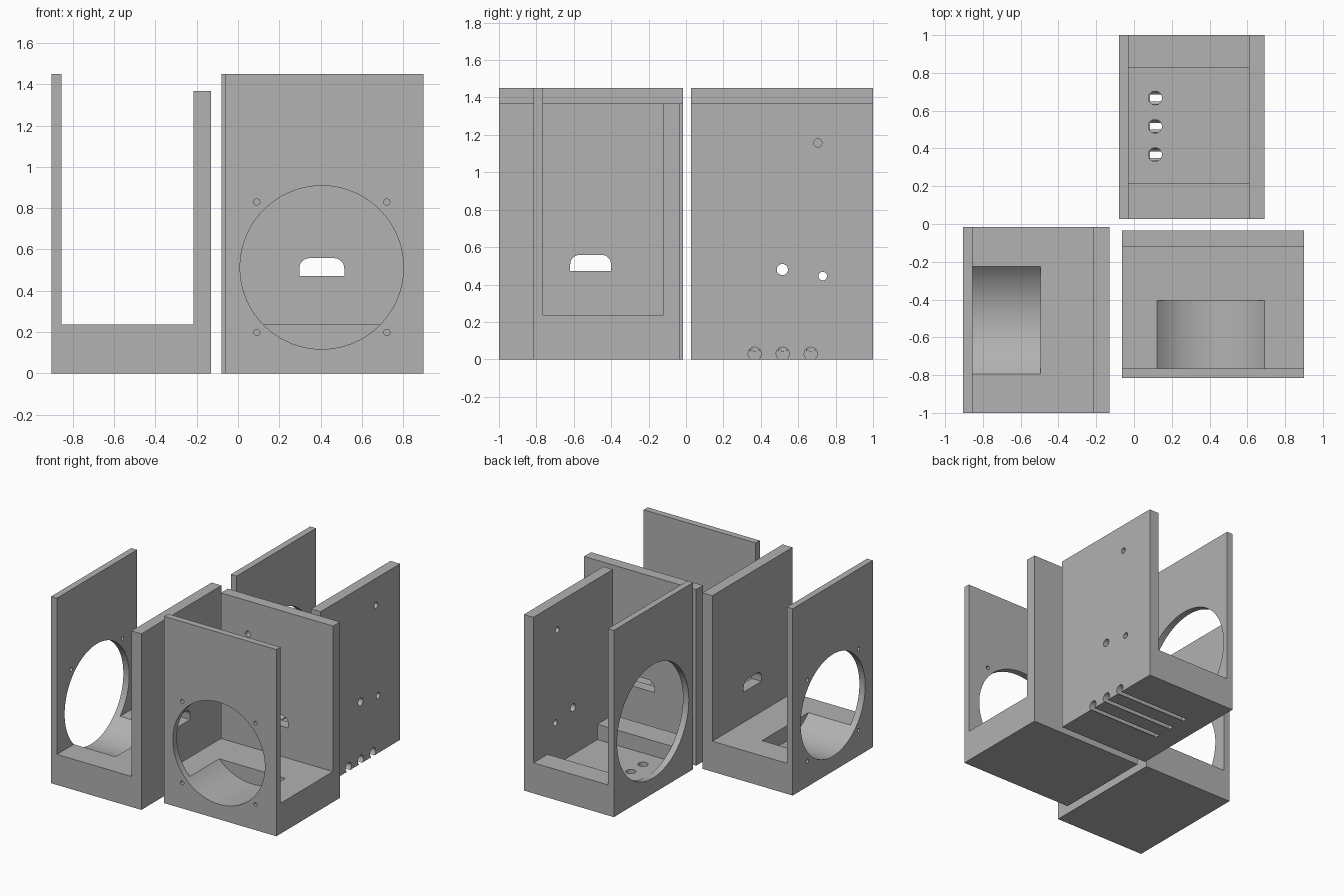
import bpy, bmesh, math
from mathutils import Matrix, Vector

if "Cube" in bpy.data.objects:
    bpy.data.objects.remove(bpy.data.objects["Cube"])

grey = bpy.data.materials.new("plain_grey")
grey.diffuse_color = (0.445, 0.445, 0.445, 1)
grey.use_nodes = True
grey.node_tree.nodes["Principled BSDF"].inputs["Base Color"].default_value = grey.diffuse_color

FLOOR, TALL, SHORT = 0.237, 1.45, 1.367


def new_object(name, bm):
    bmesh.ops.recalc_face_normals(bm, faces=bm.faces)
    me = bpy.data.meshes.new(name)
    bm.to_mesh(me)
    bm.free()
    ob = bpy.data.objects.new(name, me)
    bpy.context.collection.objects.link(ob)
    return ob


def prism(name, outline, extrude):
    """Closed outline of 3D points swept along a vector."""
    bm = bmesh.new()
    face = bm.faces.new([bm.verts.new(p) for p in outline])
    ext = bmesh.ops.extrude_face_region(bm, geom=[face])
    verts = [v for v in ext["geom"] if isinstance(v, bmesh.types.BMVert)]
    bmesh.ops.translate(bm, vec=Vector(extrude), verts=verts)
    return new_object(name, bm)


def rod(x0, x1, y, z, r, n=32):
    """Cutter cylinder along the depth (local x)."""
    pts = [(x0, y + r * math.cos(2 * math.pi * (i + .5) / n), z + r * math.sin(2 * math.pi * (i + .5) / n))
           for i in range(n)]
    return prism("cutter", pts, (x1 - x0, 0, 0))


def upright(x, y, z0, z1, r, n=32):
    """Cutter cylinder along z."""
    pts = [(x + r * math.cos(2 * math.pi * i / n), y + r * math.sin(2 * math.pi * i / n), z0)
           for i in range(n)]
    return prism("cutter", pts, (0, 0, z1 - z0))


def slot(x0, x1, y, z0, z1, half, r=0.05):
    """Cutter with a flat bottom and rounded top corners."""
    pts = [(x0, y - half, z0), (x0, y + half, z0)]
    for cy, start in ((y + half - r, 0), (y - half + r, 90)):
        for i in range(9):
            a = math.radians(start + i * 90 / 8)
            pts.append((x0, cy + r * math.cos(a), z1 - r + r * math.sin(a)))
    return prism("cutter", pts, (x1 - x0, 0, 0))


def bracket(name, y0, y1, inner, outer):
    """U-shaped body: tall thin wall at x=0, floor, shorter thick wall."""
    prof = [(0, 0), (outer, 0), (outer, SHORT), (inner, SHORT),
            (inner, FLOOR), (0.05, FLOOR), (0.05, TALL), (0, TALL)]
    return prism(name, [(x, y0, z) for x, z in prof], (0, y1 - y0, 0))


def finish(body, cutters, x, y, angle=0):
    """Cut the openings, then place the bracket."""
    for c in cutters:
        c.hide_render = True
        m = body.modifiers.new("cut", 'BOOLEAN')
        m.operation, m.solver, m.object = 'DIFFERENCE', 'EXACT', c
    dg = bpy.context.evaluated_depsgraph_get()
    dg.update()
    me = bpy.data.meshes.new_from_object(body.evaluated_get(dg))
    body.modifiers.clear()
    body.data = me
    for c in cutters:
        bpy.data.objects.remove(c)
    me.transform(Matrix.Translation((x, y, 0)) @ Matrix.Rotation(math.radians(angle), 4, 'Z'))
    me.materials.clear()
    me.materials.append(grey)
    for p in me.polygons:
        p.material_index = 0
    bpy.ops.object.select_all(action='DESELECT')
    body.select_set(True)
    bpy.context.view_layer.objects.active = body
    bpy.ops.object.shade_smooth_by_angle(angle=math.radians(30))


def fan_cutters(outer):
    """Fan opening running into the floor, four screw holes, cable slot."""
    cuts = [rod(-0.1, 0.41, 0, 0.513, 0.396, 96)]
    for y in (-0.315, 0.315):
        for z in (0.198, 0.83):
            cuts.append(rod(-0.1, 0.052, y, z, 0.015, 20))
    cuts.append(slot(0.6, outer + 0.1, 0, 0.472, 0.558, 0.109))
    return cuts


# Left bracket, fan opening facing -x
left = bracket("left_bracket", -0.49, 0.493, 0.69, 0.775)
finish(left, fan_cutters(0.775), -0.905, -0.51)

# Front bracket, fan opening facing -y, with a wire hole in the back wall
front = bracket("front_bracket", -0.494, 0.469, 0.695, 0.78)
finish(front, fan_cutters(0.78) + [rod(0.6, 0.9, 0.236, 1.11, 0.022, 24)], 0.406, -0.815, 90)

# Rear bracket: larger opening, recessed floor, wire holes and floor channels
rear = bracket("rear_bracket", -0.491, 0.483, 0.69, 0.772)
cuts = [rod(-0.1, 0.052, 0.003, 0.56, 0.44, 96)]
cuts.append(prism("cutter", [(0.05, -0.302, 0.118), (0.69, -0.302, 0.118),
                             (0.69, 0.31, 0.118), (0.05, 0.31, 0.118)], (0, 0, 0.3)))
for y, z, r in ((-0.002, 0.48, 0.03), (0.214, 0.445, 0.023), (0.188, 1.157, 0.022)):
    cuts.append(rod(0.6, 0.9, y, z, r, 24))
for y in (-0.15, 0, 0.15):
    cuts.append(rod(0.165, 0.9, y, 0.03, 0.035))
    cuts.append(upright(0.192, y, 0.045, 0.2, 0.036))
finish(rear, cuts, -0.08, 0.517)
